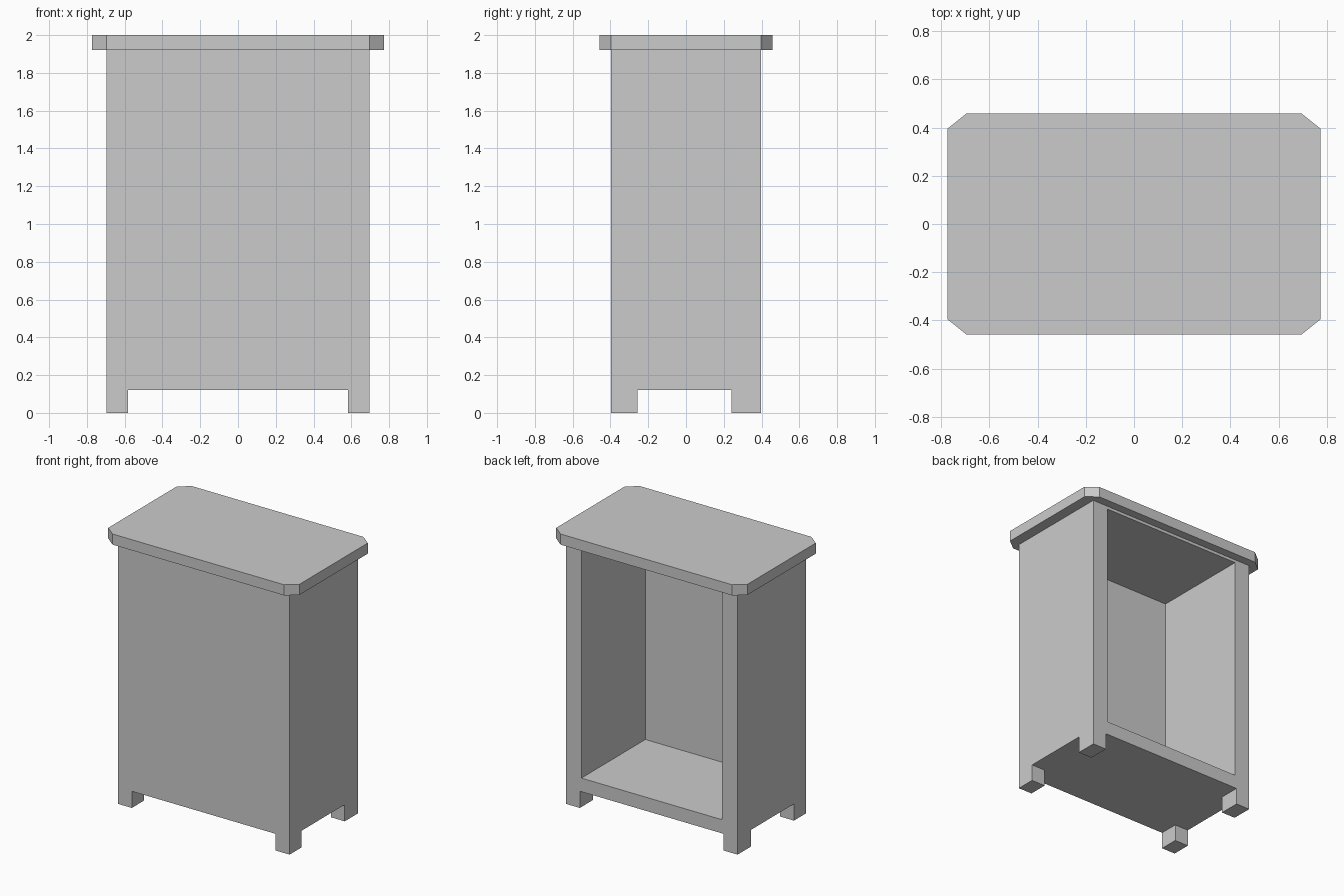
import bpy, bmesh

if "Cube" in bpy.data.objects:
    bpy.data.objects.remove(bpy.data.objects["Cube"])

HX, HY = 0.695, 0.396          # half width and depth of the body
Z0, Z1, ZT = 0.122, 1.922, 2.0  # underside, body top, top of the slab


def finish(name, bm):
    bmesh.ops.recalc_face_normals(bm, faces=bm.faces)
    me = bpy.data.meshes.new(name)
    bm.to_mesh(me)
    bm.free()
    ob = bpy.data.objects.new(name, me)
    bpy.context.collection.objects.link(ob)
    return ob


def box(bm, x, y, z):
    verts = bmesh.ops.create_cube(bm, size=1)["verts"]
    for v in verts:
        v.co = [r[0] if c < 0 else r[1] for r, c in zip((x, y, z), v.co)]


def prism(bm, outline, z0, z1):
    face = bm.faces.new([bm.verts.new((x, y, z0)) for x, y in outline])
    ext = bmesh.ops.extrude_face_region(bm, geom=[face])["geom"]
    for v in ext:
        if isinstance(v, bmesh.types.BMVert):
            v.co.z = z1


# Cabinet body: a box whose back face is inset and pushed in to form the cavity
bm = bmesh.new()
box(bm, (-HX, HX), (-HY, HY), (Z0, Z1))
back = max(bm.faces, key=lambda f: f.calc_center_median().y)
bmesh.ops.inset_individual(bm, faces=[back], thickness=0.1)
for v in back.verts:
    v.co.x = 0.57 if v.co.x > 0 else -0.57
    v.co.z = 1.9 if v.co.z > 1 else 0.222
rear = bmesh.ops.extrude_discrete_faces(bm, faces=[back])["faces"][0]
for v in rear.verts:
    v.co.y = -HY + 0.052
finish("cabinet_body", bm)

# Four short legs, the back pair slightly deeper
for side, s in (("left", -1), ("right", 1)):
    for end, y in (("front", (-HY, -0.256)), ("back", (0.242, HY))):
        bm = bmesh.new()
        box(bm, sorted((s * 0.583, s * HX)), y, (0, Z0))
        finish(f"{end}_{side}_leg", bm)

# Overhanging top slab with clipped corners
TX, TY = 0.774, 0.459
outline = [(HX, -TY), (TX, -HY), (TX, HY), (HX, TY),
           (-HX, TY), (-TX, HY), (-TX, -HY), (-HX, -TY)]
bm = bmesh.new()
prism(bm, outline, Z1, ZT)
finish("top_slab", bm)
